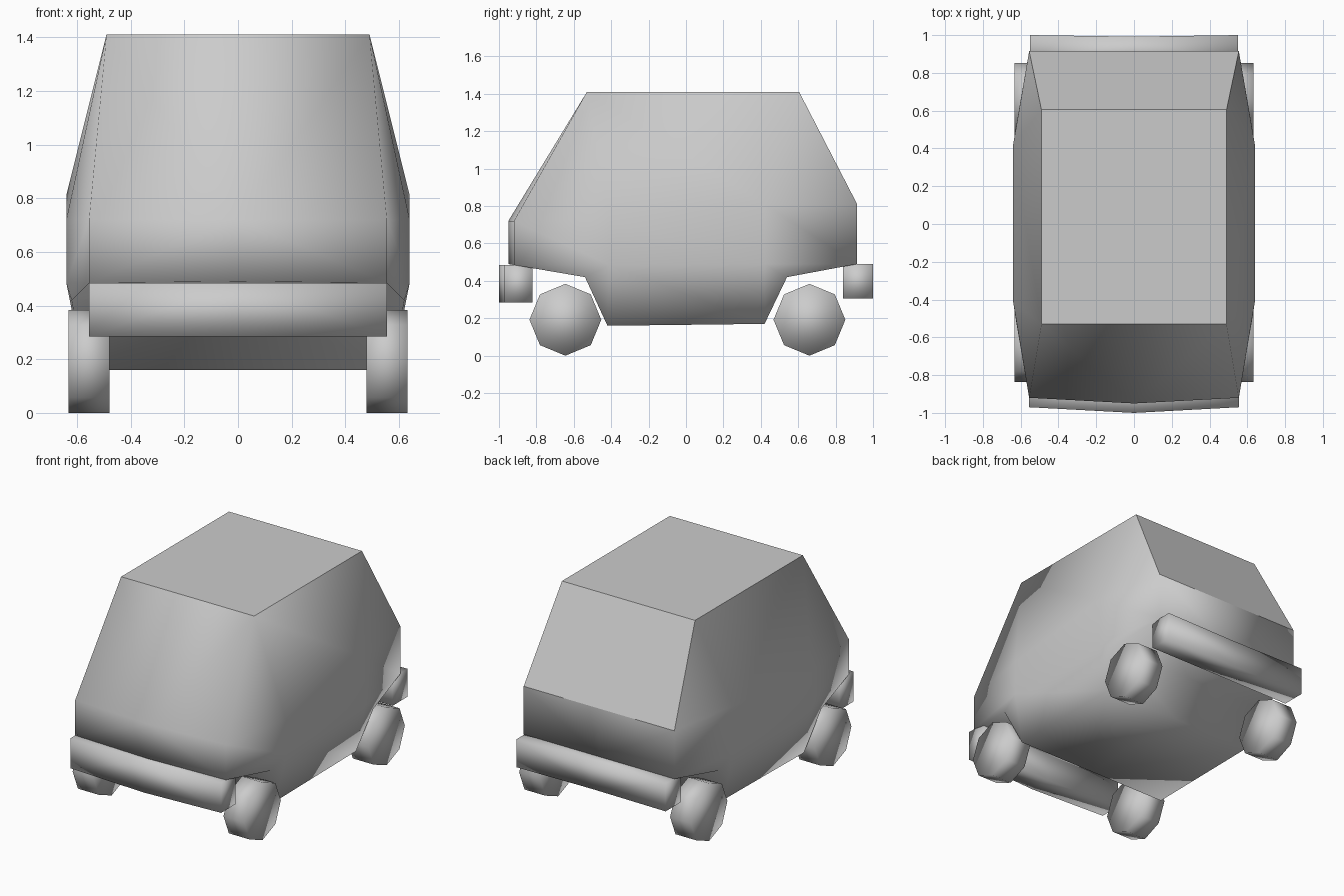
import bpy, bmesh, math
from mathutils import Matrix

if "Cube" in bpy.data.objects:
    bpy.data.objects.remove(bpy.data.objects["Cube"])

grey = bpy.data.materials.new("light_grey")
grey.diffuse_color = (0.6, 0.6, 0.6, 1)
grey.use_nodes = True
grey.node_tree.nodes["Principled BSDF"].inputs["Base Color"].default_value = grey.diffuse_color


def finish(name, bm, sharp=None):
    """Turn a bmesh into a smooth-shaded object, with edges kept sharp by a rule."""
    bmesh.ops.remove_doubles(bm, verts=bm.verts, dist=0.0005)
    bmesh.ops.recalc_face_normals(bm, faces=bm.faces)
    for f in bm.faces:
        f.smooth = True
    if sharp:
        for e in bm.edges:
            e.smooth = not sharp(e)
    mesh = bpy.data.meshes.new(name)
    bm.to_mesh(mesh)
    bm.free()
    mesh.materials.append(grey)
    obj = bpy.data.objects.new(name, mesh)
    bpy.context.collection.objects.link(obj)
    return obj


def mirrored(points, faces):
    """Build a half model and its mirror image across x = 0."""
    bm = bmesh.new()
    for side in (1, -1):
        v = {k: bm.verts.new((side * x, y, z)) for k, (x, y, z) in points.items()}
        for f in faces:
            bm.faces.new([v[k] for k in f.split()])
    return bm


# Body: roof, waist line, sill line and floor of one half
P = {
    "rf": (0.49, -0.53, 1.41), "rb": (0.49, 0.605, 1.41),
    "rfc": (0, -0.53, 1.41), "rbc": (0, 0.605, 1.41),
    "wfc": (0, -0.95, 0.72), "wf": (0.555, -0.92, 0.72),
    "wsf": (0.64, -0.41, 0.72), "wsb": (0.64, 0.42, 0.81),
    "wb": (0.555, 0.915, 0.81), "wbc": (0, 0.915, 0.81),
    "sfc": (0, -0.95, 0.49), "sf": (0.555, -0.92, 0.485),
    "ssf": (0.64, -0.41, 0.485), "ssb": (0.64, 0.42, 0.49),
    "sb": (0.555, 0.915, 0.49), "sbc": (0, 0.915, 0.49),
    "af": (0.62, -0.54, 0.42), "afc": (0, -0.54, 0.42),
    "ab": (0.62, 0.54, 0.42), "abc": (0, 0.54, 0.42),
    "ff": (0.575, -0.42, 0.16), "ffc": (0, -0.42, 0.16),
    "fb": (0.575, 0.42, 0.17), "fbc": (0, 0.42, 0.17),
}
F = [
    "rfc rf rb rbc",                                     # roof
    "rfc wfc rf", "wfc wf rf",                           # windscreen
    "rf wf wsf", "rf wsf wsb", "rf wsb rb", "rb wsb wb",  # upper side
    "rbc rb wb wbc",                                     # rear window
    "wfc sfc sf wf", "wf sf ssf wsf", "wsf ssf ssb wsb",
    "wsb ssb sb wb", "wb sb sbc wbc",                    # waist band
    "sf af ssf", "ssf af ff", "ssf ff fb ssb", "ssb fb ab", "ssb ab sb",
    "sfc afc af sf", "afc ffc ff af", "ffc fbc fb ff",
    "fbc abc ab fb", "abc sbc sb ab",                    # underside
]


def body_sharp(e):
    a, b = (v.co for v in e.verts)
    roof = a.z > 1.4 and b.z > 1.4
    rear = a.y > 0.6 and b.y > 0.6 and min(a.z, b.z) > 0.8
    return roof or rear


finish("body", mirrored(P, F), body_sharp)


# Bumpers: bars with a slight bend in the middle
def bumper(name, half, mid, end, z0, z1):
    pts = {}
    for tag, x, (y0, y1) in (("m", 0, mid), ("e", half, end)):
        for i, (y, z) in enumerate(((y0, z0), (y1, z0), (y1, z1), (y0, z1))):
            pts[f"{tag}{i}"] = (x, y, z)
    faces = [f"m{i} m{(i + 1) % 4} e{(i + 1) % 4} e{i}" for i in range(4)]
    finish(name, mirrored(pts, faces + ["e0 e1 e2 e3"]))


bumper("front_bumper", 0.555, (-1.0, -0.85), (-0.97, -0.82), 0.285, 0.485)
bumper("rear_bumper", 0.55, (0.84, 0.992), (0.84, 1.0), 0.305, 0.49)

# Wheels: eight-sided drums
for side, sx in (("right", 1), ("left", -1)):
    for end, y in (("front", -0.645), ("rear", 0.66)):
        bm = bmesh.new()
        bmesh.ops.create_cone(
            bm, cap_ends=True, segments=8, radius1=0.192, radius2=0.192, depth=0.153,
            matrix=Matrix.Translation((sx * 0.556, y, 0.192))
            @ Matrix.Rotation(math.pi / 2, 4, "Y"))
        finish(f"{end}_{side}_wheel", bm)
